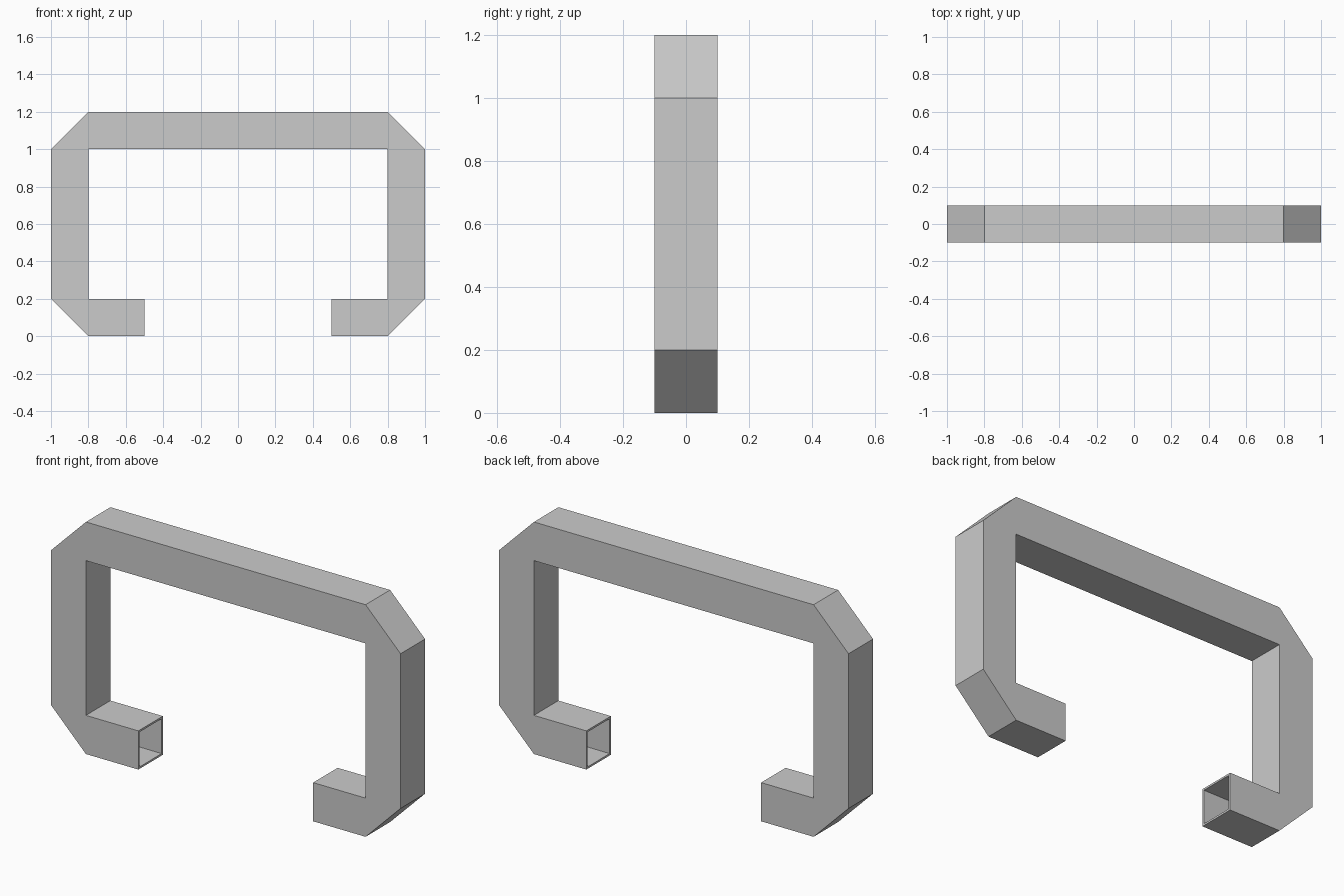
import bpy
import bmesh

cube = bpy.data.objects.get("Cube")
if cube:
    bpy.data.objects.remove(cube, do_unlink=True)

HALF_DEPTH = 0.1
WALL = 0.01

# Plain grey metal
grey = bpy.data.materials.new("grey_metal")
grey.use_nodes = True
colour = (0.6, 0.6, 0.6, 1.0)
grey.diffuse_color = colour
for node in grey.node_tree.nodes:
    if node.type == 'BSDF_PRINCIPLED':
        node.inputs["Base Color"].default_value = colour

# Right half of the outline: outer edge upward, then inner edge back down
outer = [(0.5, 0), (0.8, 0), (1, 0.2), (1, 1), (0.8, 1.2)]
inner = [(0.8, 1), (0.8, 0.2), (0.5, 0.2)]
mirrored = lambda pts: [(-x, z) for x, z in reversed(pts)]
outline = outer + mirrored(outer) + mirrored(inner) + inner

# Square tube: front and back plates joined by walls, both foot ends left open
bm = bmesh.new()
front = [bm.verts.new((x, -HALF_DEPTH, z)) for x, z in outline]
back = [bm.verts.new((x, HALF_DEPTH, z)) for x, z in outline]
bm.faces.new(front)
bm.faces.new(back[::-1])
for i in range(len(outline)):
    j = (i + 1) % len(outline)
    is_open_end = outline[i][0] == outline[j][0] and abs(outline[i][0]) == 0.5
    if not is_open_end:
        bm.faces.new((front[j], front[i], back[i], back[j]))
bmesh.ops.recalc_face_normals(bm, faces=bm.faces)
top = max(bm.faces, key=lambda f: f.calc_center_median().z)
if top.normal.z < 0:
    bmesh.ops.reverse_faces(bm, faces=bm.faces)

mesh = bpy.data.meshes.new("tube_frame")
bm.to_mesh(mesh)
bm.free()
mesh.materials.append(grey)
frame = bpy.data.objects.new("tube_frame", mesh)
bpy.context.collection.objects.link(frame)

# Thin wall, grown inward
wall = frame.modifiers.new("wall", 'SOLIDIFY')
wall.thickness = WALL
wall.offset = -1
wall.use_even_offset = True
wall.use_quality_normals = True
